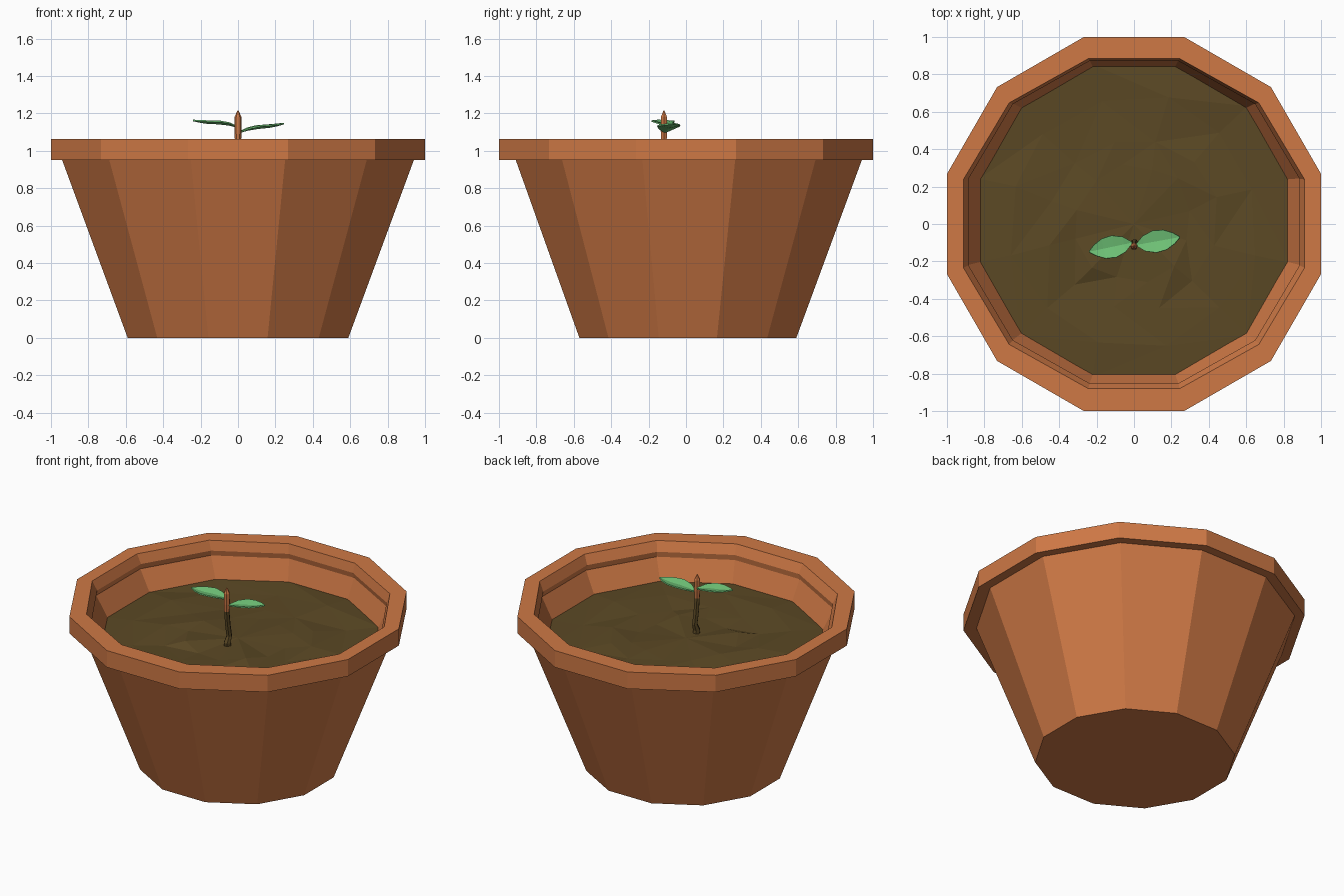
import bpy, bmesh, math, random
from mathutils import Vector

if "Cube" in bpy.data.objects:
    bpy.data.objects.remove(bpy.data.objects["Cube"])

random.seed(4)
SIDES = 12
APO = math.cos(math.pi / SIDES)      # apothem / radius of the 12-gon


def material(name, rgb):
    m = bpy.data.materials.new(name)
    m.diffuse_color = (*rgb, 1)
    m.use_nodes = True
    m.node_tree.nodes["Principled BSDF"].inputs["Base Color"].default_value = m.diffuse_color
    return m


TERRACOTTA = material("terracotta", (0.62, 0.19, 0.060))
SOIL = material("soil brown", (0.105, 0.066, 0.018))
LEAF = material("leaf green", (0.165, 0.56, 0.19))


def finish(name, bm, mats):
    bmesh.ops.recalc_face_normals(bm, faces=bm.faces)
    me = bpy.data.meshes.new(name)
    bm.to_mesh(me)
    bm.free()
    for m in mats:
        me.materials.append(m)
    ob = bpy.data.objects.new(name, me)
    bpy.context.collection.objects.link(ob)
    return ob


def bridge(bm, rings):
    n = len(rings[0])
    for a, b in zip(rings, rings[1:]):
        for i in range(n):
            j = (i + 1) % n
            bm.faces.new((a[i], a[j], b[j], b[i]))


def twelve_gon(bm, ax, ay, cy, z):
    """Ring whose flats sit at +-ax and cy +- ay."""
    return [bm.verts.new((ax / APO * math.cos(a), cy + ay / APO * math.sin(a), z))
            for a in (math.pi / SIDES + 2 * math.pi * i / SIDES for i in range(SIDES))]


# Pot: outer wall, rim band, inner lip with undercut, inner wall
profile = [(0.59, 0.58, 0.01, 0.0), (0.94, 0.925, 0.015, 0.95),
           (1.0, 1.0, 0, 0.95), (1.0, 1.0, 0, 1.062),
           (0.912, 0.882, 0.002, 1.062), (0.885, 0.862, 0.01, 1.0),
           (0.892, 0.868, 0.012, 0.965), (0.80, 0.81, 0.02, 0.79)]
bm = bmesh.new()
rings = [twelve_gon(bm, *p) for p in profile]
bridge(bm, rings)
bm.faces.new(rings[0])
bm.faces.new(rings[-1])
finish("pot", bm, [TERRACOTTA])

# Soil: lumpy disc of concentric rings
bm = bmesh.new()
rings = []
for f in (1.0, 0.78, 0.53, 0.36):
    ring = twelve_gon(bm, 0.828 * f, 0.836 * f, 0.018 * f, 0.83)
    if f < 1:
        for v in ring:
            v.co.z += random.uniform(-0.014, 0.016)
            v.co.x += random.uniform(-0.02, 0.02)
            v.co.y += random.uniform(-0.02, 0.02)
    rings.append(ring)
bridge(bm, rings)
centre = bm.verts.new((0, 0, 0.835))
for i in range(SIDES):
    bm.faces.new((rings[-1][i], rings[-1][(i + 1) % SIDES], centre))
bmesh.ops.triangulate(bm, faces=[f for f in bm.faces if len(f.verts) > 3])
finish("soil", bm, [SOIL])

# Stem: bent six-sided shoot, earthy below and terracotta toward the tip
path = [(0.0, -0.105, 0.80, 0.024), (0.0, -0.112, 0.85, 0.024),
        (0.004, -0.098, 0.89, 0.018), (0.0, -0.108, 0.97, 0.018),
        (0.0, -0.118, 1.06, 0.017), (0.0, -0.118, 1.11, 0.020),
        (0.0, -0.118, 1.18, 0.019), (0.0, -0.118, 1.215, 0.003)]
bm = bmesh.new()
rings = [[bm.verts.new((x + r * math.cos(k * math.pi / 3), y + r * math.sin(k * math.pi / 3), z))
          for k in range(6)] for x, y, z, r in path]
bridge(bm, rings)
bm.faces.new(rings[0])
bm.faces.new(rings[-1])
for f in bm.faces:
    f.material_index = 0 if f.calc_center_median().z < 1.02 else 1
finish("stem", bm, [SOIL, TERRACOTTA])


# Leaves: folded blades along a base-to-tip line
def leaf(name, base, tip):
    base, tip = Vector(base), Vector(tip)
    axis = tip - base
    side = Vector((-axis.y, axis.x, 0)).normalized()
    bm = bmesh.new()
    rows = []
    for t, w in ((0.0, 0.006), (0.18, 0.042), (0.42, 0.06), (0.66, 0.054), (0.86, 0.03), (1.0, 0.003)):
        mid = base + axis * t
        mid.z += 0.004 * math.sin(t * 2 * math.pi)
        lift = Vector((0, 0, w * 0.2))
        rows.append([bm.verts.new(p) for p in (mid - side * w + lift, mid, mid + side * w + lift)])
    for a, b in zip(rows, rows[1:]):
        for i in range(2):
            bm.faces.new((a[i], b[i], b[i + 1], a[i + 1]))
    ob = finish(name, bm, [LEAF])
    mod = ob.modifiers.new("thickness", 'SOLIDIFY')
    mod.thickness = 0.008
    mod.offset = 0


leaf("right_leaf", (0.012, -0.112, 1.10), (0.245, -0.07, 1.145))
leaf("left_leaf", (-0.012, -0.10, 1.13), (-0.24, -0.148, 1.162))
